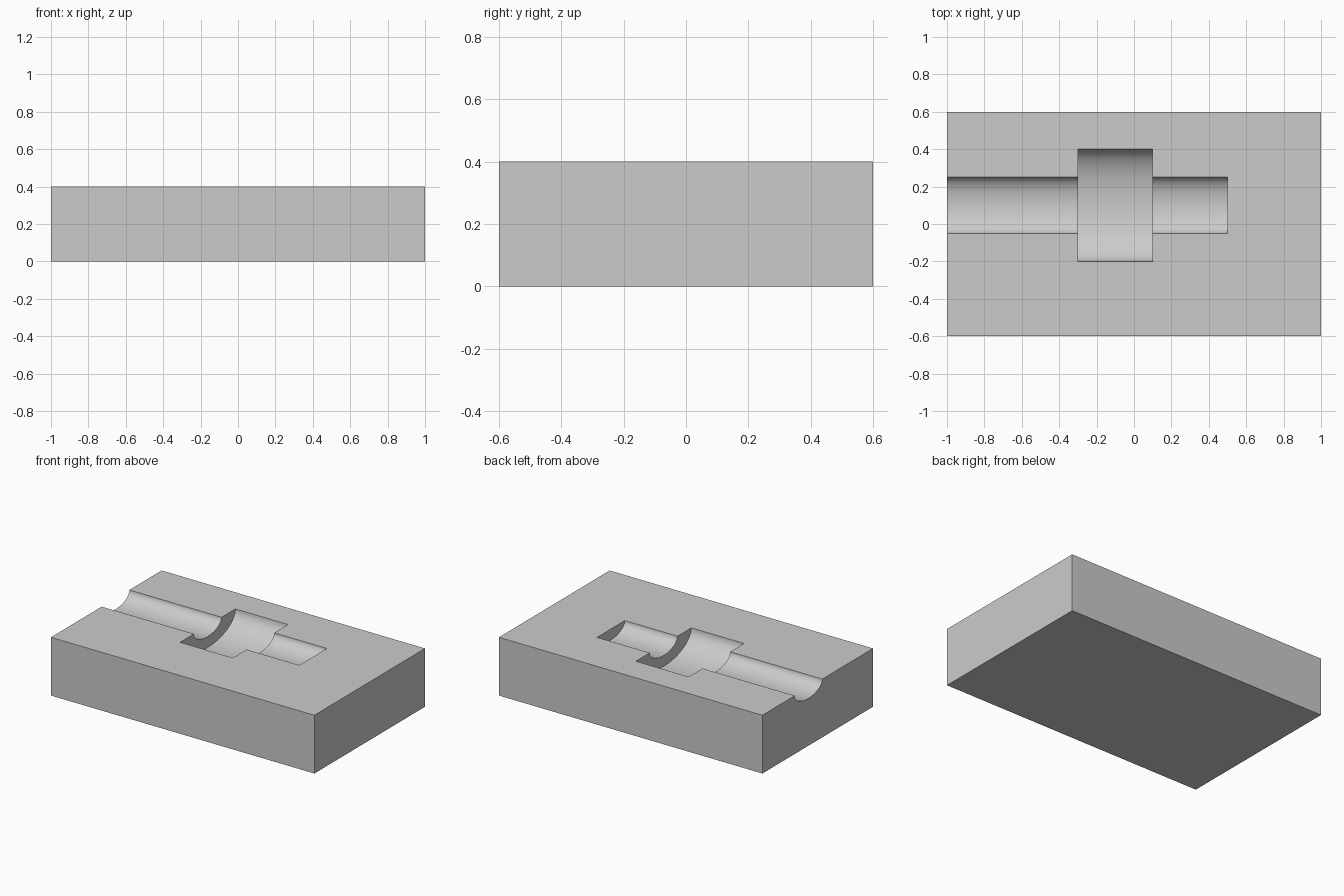
import bpy
import bmesh
import math
from mathutils import Matrix

default_cube = bpy.data.objects.get("Cube")
if default_cube:
    bpy.data.objects.remove(default_cube, do_unlink=True)

LENGTH, WIDTH, HEIGHT = 2.0, 1.2, 0.4
GROOVE_Y = 0.1
DEPTH_RATIO = 0.5   # grooves are half as deep as they are half-wide

# Plain grey material
grey = bpy.data.materials.new("light grey")
grey.use_nodes = True
colour = (0.6, 0.6, 0.6, 1.0)
grey.diffuse_color = colour
grey.node_tree.nodes["Principled BSDF"].inputs["Base Color"].default_value = colour


def add_object(name, bm):
    mesh = bpy.data.meshes.new(name)
    bm.to_mesh(mesh)
    bm.free()
    mesh.materials.append(grey)
    obj = bpy.data.objects.new(name, mesh)
    bpy.context.collection.objects.link(obj)
    return obj


# Rectangular block standing on the ground
bm = bmesh.new()
bmesh.ops.create_cube(bm, size=1.0, matrix=Matrix.Translation((0, 0, HEIGHT / 2))
                      @ Matrix.Diagonal((LENGTH, WIDTH, HEIGHT, 1)))
block = add_object("grooved_block", bm)

# Stepped shaft, turned around its length and flattened, as the groove cutter
profile = [(-1.1, 0), (-1.1, 0.15), (-0.3, 0.15), (-0.3, 0.3),
           (0.1, 0.3), (0.1, 0.15), (0.5, 0.15), (0.5, 0)]
bm = bmesh.new()
verts = [bm.verts.new((x, r, 0)) for x, r in profile]
edges = [bm.edges.new(pair) for pair in zip(verts, verts[1:])]
bmesh.ops.spin(bm, geom=verts + edges, cent=(0, 0, 0), axis=(1, 0, 0),
               angle=math.tau, steps=96, use_duplicate=False)
bmesh.ops.remove_doubles(bm, verts=bm.verts, dist=0.0001)
bmesh.ops.recalc_face_normals(bm, faces=bm.faces)
bmesh.ops.transform(bm, verts=bm.verts, matrix=Matrix.Translation((0, GROOVE_Y, HEIGHT))
                    @ Matrix.Diagonal((1, 1, DEPTH_RATIO, 1)))
cutter = add_object("groove_cutter", bm)
cutter.hide_render = True

# Carve the groove and the wide pocket
cut = block.modifiers.new("groove", 'BOOLEAN')
cut.operation = 'DIFFERENCE'
cut.solver = 'EXACT'
cut.object = cutter
bpy.ops.object.select_all(action='DESELECT')
block.select_set(True)
bpy.context.view_layer.objects.active = block
bpy.ops.object.modifier_apply(modifier=cut.name)
bpy.data.objects.remove(cutter, do_unlink=True)

# Smooth curved floors with crisp edges
bpy.ops.object.shade_smooth_by_angle(angle=math.radians(30))
